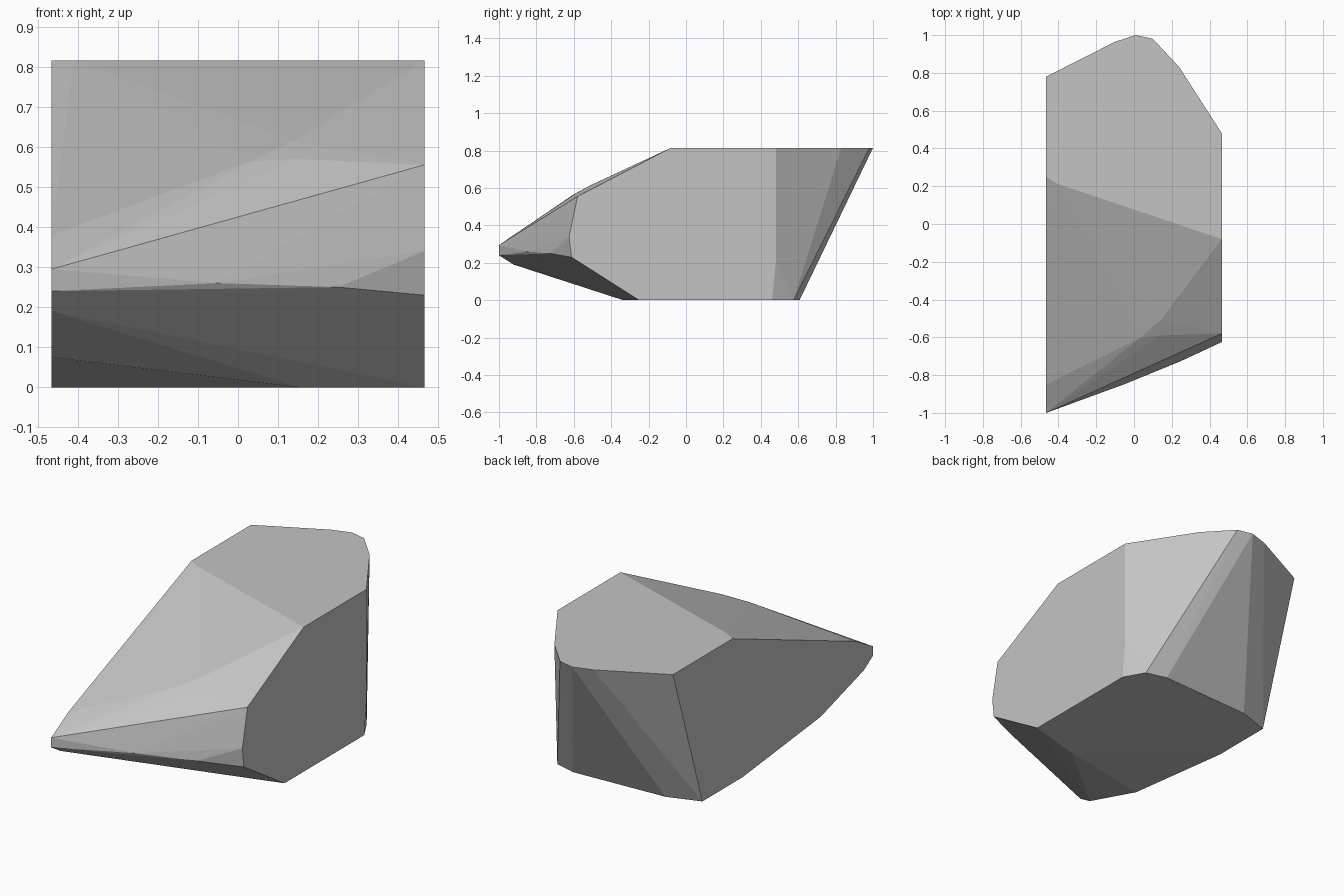
import bpy, bmesh, math

cube = bpy.data.objects.get("Cube")
if cube:
    bpy.data.objects.remove(cube, do_unlink=True)

HALF = 0.465    # half width of the two sawn sides
TOP = 0.815     # height of the flat top

# Outlines of the flat top and the flat base (x, y)
top_rim = [(-HALF, 0.25), (-0.41, 0.215), (HALF, -0.08), (HALF, 0.48), (0.24, 0.83),
           (0.1, 0.98), (0.01, 1.0), (-0.1, 0.965), (-HALF, 0.78)]
base_rim = [(-HALF, 0.16), (0.155, -0.335), (HALF, -0.25), (HALF, 0.46), (0.4, 0.575),
            (0.28, 0.607), (-0.28, 0.58), (-HALF, 0.518)]

# Corners of the front: right side (y, z), left side (y, z), chipped brow and nose
right_side = [(-0.85, 0.38), (-1.0, 0.295), (-1.0, 0.24), (-0.92, 0.19), (-0.536, 0.075)]
left_side = [(-0.58, 0.555), (-0.625, 0.34), (-0.612, 0.23), (0.48, 0.2)]
brow = [(0.14, -0.51, 0.615), (0.14, -0.59, 0.57), (0.03, -0.605, 0.563)]
nose = [(-0.44, -0.99, 0.246), (-0.05, -0.848, 0.26), (0.25, -0.725, 0.25)]

corners = [(x, y, TOP) for x, y in top_rim] + [(x, y, 0) for x, y in base_rim]
corners += [(-HALF, y, z) for y, z in right_side] + [(HALF, y, z) for y, z in left_side]
corners += brow + nose

# Wrap the corners in one faceted block
bm = bmesh.new()
for co in corners:
    bm.verts.new(co)
hull = bmesh.ops.convex_hull(bm, input=bm.verts[:])
inside = {v for v in hull["geom_interior"] + hull["geom_unused"]
          if isinstance(v, bmesh.types.BMVert) and not v.link_faces}
bmesh.ops.delete(bm, geom=list(inside), context="VERTS")
bmesh.ops.dissolve_limit(bm, angle_limit=math.radians(0.5),
                         verts=bm.verts[:], edges=bm.edges[:])
bmesh.ops.recalc_face_normals(bm, faces=bm.faces[:])
mesh = bpy.data.meshes.new("stone_block")
bm.to_mesh(mesh)
bm.free()

# Plain grey stone
stone = bpy.data.materials.new("grey_stone")
stone.use_nodes = True
colour = (0.55, 0.55, 0.55, 1)
stone.diffuse_color = colour
stone.node_tree.nodes["Principled BSDF"].inputs["Base Color"].default_value = colour
mesh.materials.append(stone)

block = bpy.data.objects.new("stone_block", mesh)
bpy.context.collection.objects.link(block)
